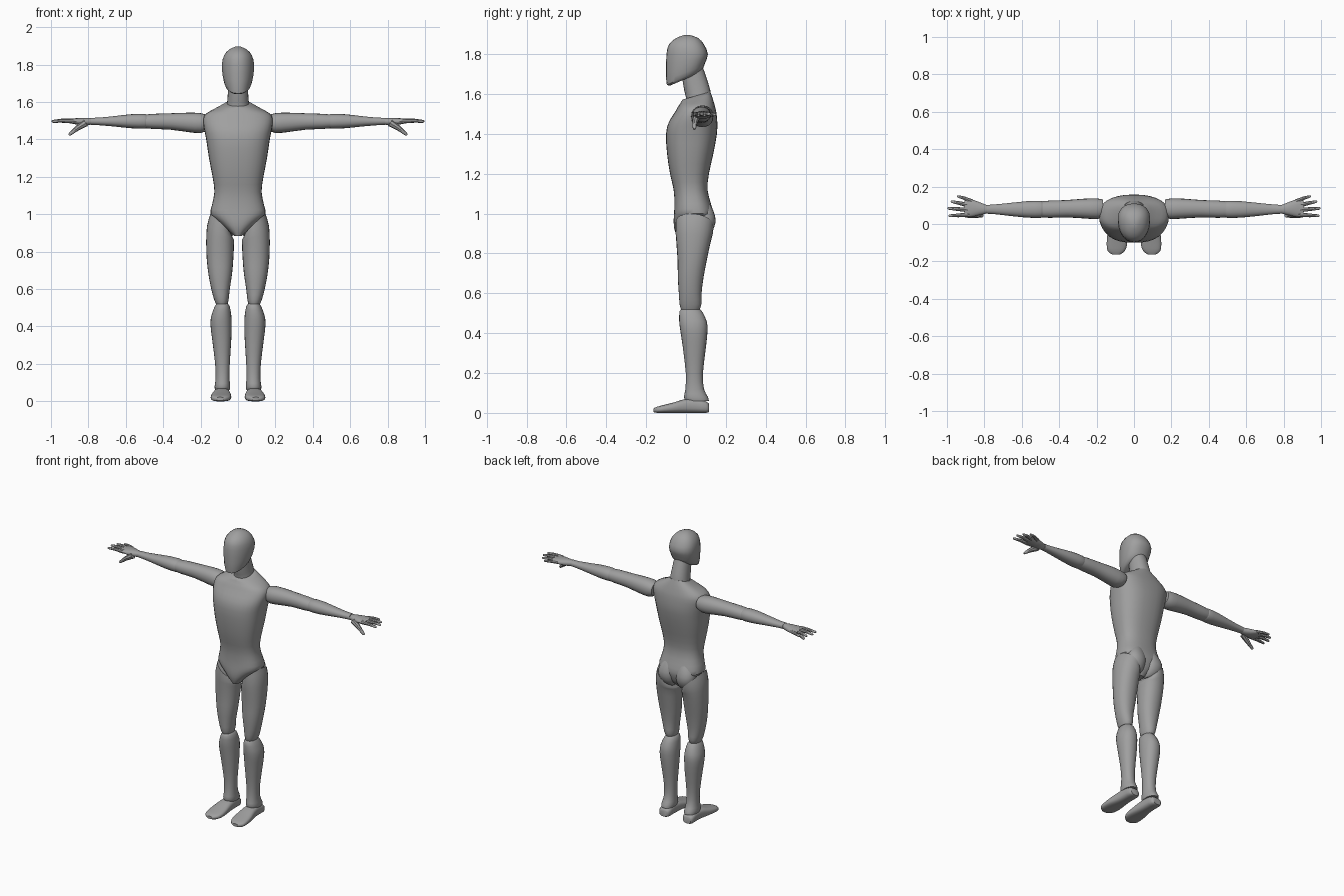
import bpy, bmesh, math
from mathutils import Vector

grey = bpy.data.materials.new("mannequin grey")
grey.diffuse_color = (0.35, 0.35, 0.35, 1)


def finish(bm, name, mirror):
    bmesh.ops.recalc_face_normals(bm, faces=bm.faces)
    me = bpy.data.meshes.new(name)
    bm.to_mesh(me)
    bm.free()
    me.materials.append(grey)
    ob = bpy.data.objects.new(name, me)
    bpy.context.collection.objects.link(ob)
    if mirror:
        ob.modifiers.new("mirror", "MIRROR")
    bpy.ops.object.select_all(action="DESELECT")
    ob.select_set(True)
    bpy.context.view_layer.objects.active = ob
    bpy.ops.object.shade_smooth_by_angle(angle=math.radians(40))
    return ob


def spline(p, q, r, s, f):
    """Catmull-Rom between ring q and ring r."""
    return [0.5 * (2 * b + (c - a) * f + (2 * a - 5 * b + 4 * c - d) * f * f
                   + (3 * b - a - 3 * c + d) * f ** 3) for a, b, c, d in zip(p, q, r, s)]


def loft(name, rings, axis="z", power=2.2, taper=0.0, mirror=True, n=24, steps=2):
    """Ring = (t, a0, a1, b0, b1, slope_a, slope_b): an oval across the axis, with optional tilt."""
    rings = [list(r) + [0] * (7 - len(r)) for r in rings]
    full = []
    for i in range(len(rings) - 1):
        p, s = rings[max(i - 1, 0)], rings[min(i + 2, len(rings) - 1)]
        full += [spline(p, rings[i], rings[i + 1], s, k / steps) for k in range(steps)]
    full.append(rings[-1])
    bm = bmesh.new()
    loops = []
    for t, a0, a1, b0, b1, sa, sb in full:
        loop = []
        for k in range(n):
            g = 2 * math.pi * k / n
            c, s = math.cos(g), math.sin(g)
            da = math.copysign(abs(c) ** (2 / power), c) * (a1 - a0) / 2 * (1 + taper * s)
            db = math.copysign(abs(s) ** (2 / power), s) * (b1 - b0) / 2
            a, b, h = (a0 + a1) / 2 + da, (b0 + b1) / 2 + db, t + sa * da + sb * db
            co = {"z": (a, b, h), "x": (h, a, b), "y": (a, h, b)}[axis]
            loop.append(bm.verts.new(co))
        loops.append(loop)
    for lo, hi in zip(loops, loops[1:]):
        for k in range(n):
            bm.faces.new((lo[k], lo[(k + 1) % n], hi[(k + 1) % n], hi[k]))
    bm.faces.new(loops[0])
    bm.faces.new(loops[-1])
    return finish(bm, name, mirror)


def finger(name, points, r0, r1, n=8):
    """Tapered tube with a rounded tip through the given points."""
    bm = bmesh.new()
    pts = [Vector(p) for p in points]
    d = (pts[-1] - pts[0]).normalized()
    u = d.cross(Vector((0, 0, 1))).normalized()
    v = u.cross(d)
    m = len(pts) - 1
    stations = [(p, r0 + (r1 - r0) * i / m) for i, p in enumerate(pts)]
    stations.append((pts[-1] + d * r1 * 0.7, r1 * 0.5))
    loops = [[bm.verts.new(p + (u * math.cos(2 * math.pi * k / n) + v * math.sin(2 * math.pi * k / n)) * r)
              for k in range(n)] for p, r in stations]
    for lo, hi in zip(loops, loops[1:]):
        for k in range(n):
            bm.faces.new((lo[k], lo[(k + 1) % n], hi[(k + 1) % n], hi[k]))
    bm.faces.new(loops[0])
    bm.faces.new(loops[-1])
    finish(bm, name, True)


# Head with a jaw that slopes up to the nape
loft("head", [(1.676, -.05, .05, -.075, .07, 0, .43), (1.687, -.068, .068, -.096, .085, 0, .45),
              (1.735, -.081, .081, -.1, .096, 0, .22), (1.80, -.086, .086, -.098, .11),
              (1.85, -.074, .074, -.085, .09), (1.882, -.046, .046, -.048, .06),
              (1.896, -.014, .014, -.01, .02)], taper=.14, mirror=False)

# Neck leaning forward
loft("neck", [(1.57, -.062, .062, .0, .125, 0, .3), (1.60, -.058, .058, .0, .122, 0, .3),
              (1.65, -.054, .054, -.01, .105, 0, .45), (1.71, -.05, .05, -.02, .085, 0, .45)], mirror=False)

# Torso from the crotch to the collar
loft("torso", [(.885, -.022, .022, -.045, .08), (.92, -.06, .06, -.058, .115), (.96, -.105, .105, -.062, .132),
               (1.0, -.147, .147, -.06, .138), (1.05, -.139, .139, -.058, .125), (1.12, -.126, .126, -.062, .108),
               (1.2, -.136, .136, -.08, .115), (1.3, -.155, .155, -.095, .137), (1.4, -.17, .17, -.1, .155),
               (1.46, -.182, .182, -.086, .157), (1.51, -.187, .187, -.055, .152),
               (1.54, -.168, .168, -.038, .145), (1.565, -.122, .122, -.028, .135, 0, .12),
               (1.592, -.064, .064, -.018, .122, 0, .28)], power=2.5, n=32, mirror=False)

# Buttocks
loft("buttock", [(.885, .03, .08, .06, .1), (.91, .012, .108, .03, .13), (.96, .003, .128, .03, .149),
                 (1.01, .004, .12, .03, .139), (1.05, .02, .09, .05, .12)])

# Legs
loft("thigh", [(.945, .035, .148, -.052, .138, .95, -.1), (.9, .022, .166, -.052, .134, .5, -.05),
               (.85, .021, .17, -.048, .122), (.76, .025, .167, -.042, .103), (.68, .032, .158, -.041, .088),
               (.6, .044, .143, -.036, .078), (.545, .05, .128, -.032, .077), (.52, .056, .118, -.025, .068)])
loft("shin", [(.525, .06, .11, -.018, .06), (.51, .045, .123, -.032, .08), (.46, .036, .142, -.034, .104),
              (.41, .034, .147, -.028, .108), (.33, .036, .138, -.016, .1), (.2, .044, .122, -.001, .085),
              (.12, .045, .12, -.003, .09), (.08, .042, .125, -.01, .11), (.06, .045, .123, -.002, .115)])

# Feet, heel to toe
loft("foot", [(.115, .06, .115, .004, .045), (.1, .048, .125, 0, .058), (.05, .046, .126, 0, .072),
              (-.01, .042, .133, 0, .068), (-.06, .037, .143, 0, .053), (-.11, .037, .146, 0, .04),
              (-.145, .05, .14, 0, .031), (-.164, .075, .115, .004, .022)], axis="y", power=2.8)

# Arms
loft("upper_arm", [(.165, .035, .13, 1.45, 1.53), (.2, .026, .137, 1.434, 1.541), (.27, .03, .135, 1.44, 1.543),
                   (.36, .035, .128, 1.452, 1.54), (.45, .033, .125, 1.456, 1.537),
                   (.495, .036, .121, 1.46, 1.533)], axis="x", n=20)
loft("forearm", [(.485, .04, .117, 1.464, 1.53), (.5, .033, .124, 1.458, 1.536), (.57, .034, .122, 1.46, 1.535),
                 (.66, .043, .113, 1.469, 1.525), (.74, .052, .105, 1.476, 1.517),
                 (.785, .055, .102, 1.478, 1.516)], axis="x", n=20)

# Hands
loft("palm", [(.775, .06, .097, 1.483, 1.511), (.79, .056, .102, 1.478, 1.514), (.83, .046, .118, 1.474, 1.515),
              (.875, .037, .133, 1.482, 1.513), (.905, .038, .128, 1.488, 1.509)], axis="x", n=16)
finger("index_finger", [(.88, .05, 1.498), (.94, .046, 1.5), (.988, .044, 1.496)], .013, .007)
finger("middle_finger", [(.88, .075, 1.499), (.945, .08, 1.501), (.993, .084, 1.497)], .013, .007)
finger("ring_finger", [(.88, .1, 1.498), (.935, .112, 1.5), (.975, .12, 1.496)], .013, .007)
finger("little_finger", [(.865, .12, 1.497), (.91, .139, 1.498), (.942, .148, 1.495)], .012, .006)
finger("thumb", [(.815, .055, 1.488), (.86, .045, 1.46), (.9, .042, 1.427)], .02, .008)
